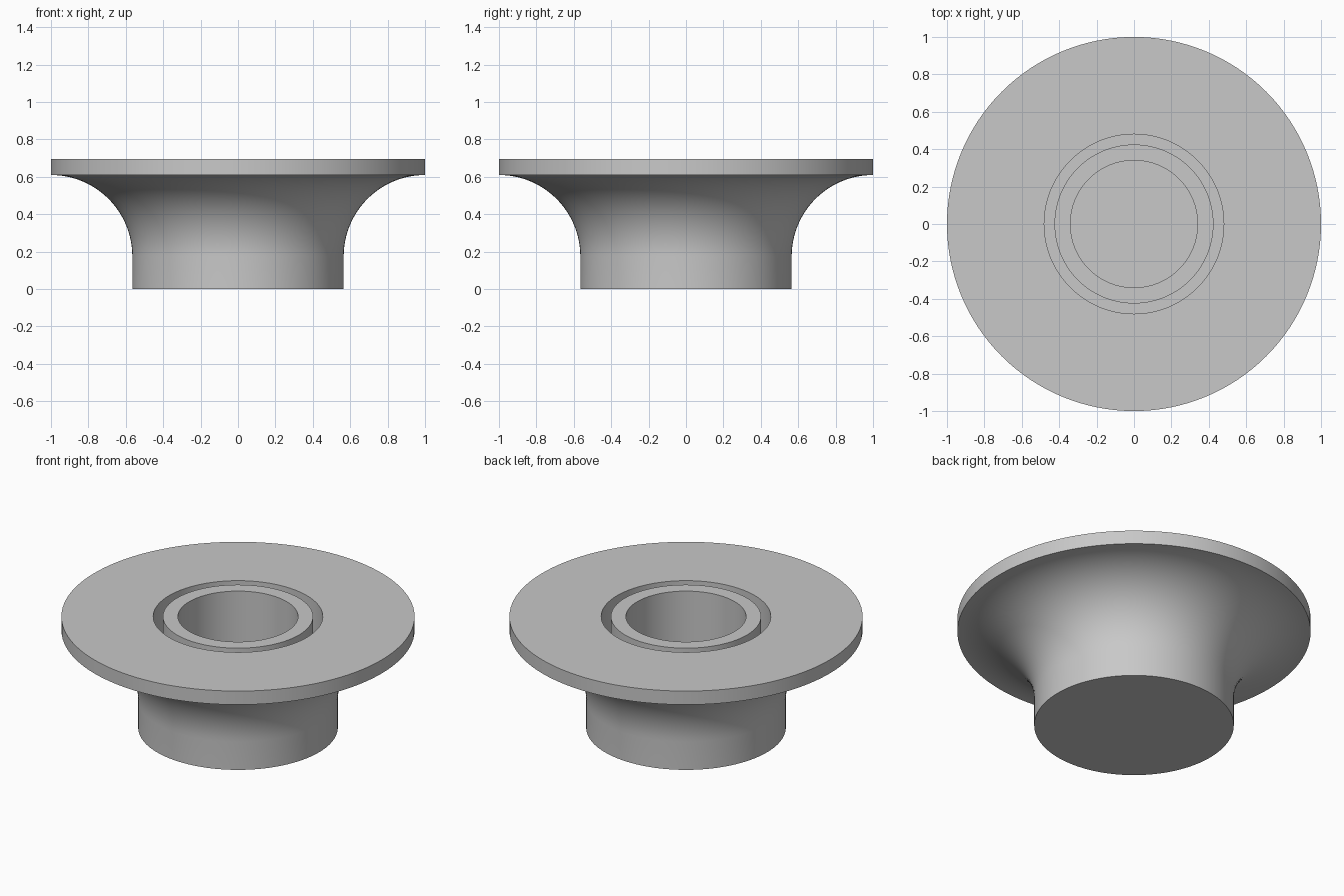
import bpy, bmesh
from math import sin, cos, pi

cube = bpy.data.objects.get("Cube")
if cube:
    bpy.data.objects.remove(cube, do_unlink=True)

SEGMENTS = 128
WALL = 0.085            # shared thickness of flange, walls and floor
HEIGHT, RIM, HUB = 0.695, 1.0, 0.565
GROOVE, SLEEVE, BORE = 0.48, 0.425, 0.34

grey = bpy.data.materials.new("light grey")
grey.use_nodes = True
colour = (0.58, 0.58, 0.58, 1)
grey.diffuse_color = colour
grey.node_tree.nodes["Principled BSDF"].inputs["Base Color"].default_value = colour


def lathe(name, profile):
    """Revolve an (r, z) profile about the z axis into a closed solid."""
    bm = bmesh.new()
    verts = [bm.verts.new((r, 0, z)) for r, z in profile]
    edges = [bm.edges.new(pair) for pair in zip(verts, verts[1:])]
    bmesh.ops.spin(bm, geom=verts + edges, cent=(0, 0, 0), axis=(0, 0, 1),
                   angle=2 * pi, steps=SEGMENTS, use_merge=True)
    bmesh.ops.remove_doubles(bm, verts=bm.verts, dist=0.0001)
    bmesh.ops.recalc_face_normals(bm, faces=bm.faces)
    mesh = bpy.data.meshes.new(name)
    bm.to_mesh(mesh)
    bm.free()
    obj = bpy.data.objects.new(name, mesh)
    mesh.materials.append(grey)
    bpy.context.collection.objects.link(obj)
    bpy.ops.object.select_all(action='DESELECT')
    obj.select_set(True)
    bpy.context.view_layer.objects.active = obj
    bpy.ops.object.shade_smooth_by_angle(angle=pi / 6)
    return obj


# Concave flare sweeping from the hub out to the underside of the flange
radius = RIM - HUB
flare_base = HEIGHT - WALL - radius
steps = 24
flare = [(RIM - radius * cos(i / steps * pi / 2),
          flare_base + radius * sin(i / steps * pi / 2)) for i in range(steps + 1)]

# Hub, flare, flange, ring groove, inner sleeve and blind bore in one outline
outline = [(0, 0), (HUB, 0)] + flare
outline += [(RIM, HEIGHT), (GROOVE, HEIGHT), (GROOVE, WALL),
            (SLEEVE, WALL), (SLEEVE, HEIGHT), (BORE, HEIGHT),
            (BORE, WALL), (0, WALL)]
lathe("flanged_hub", outline)
